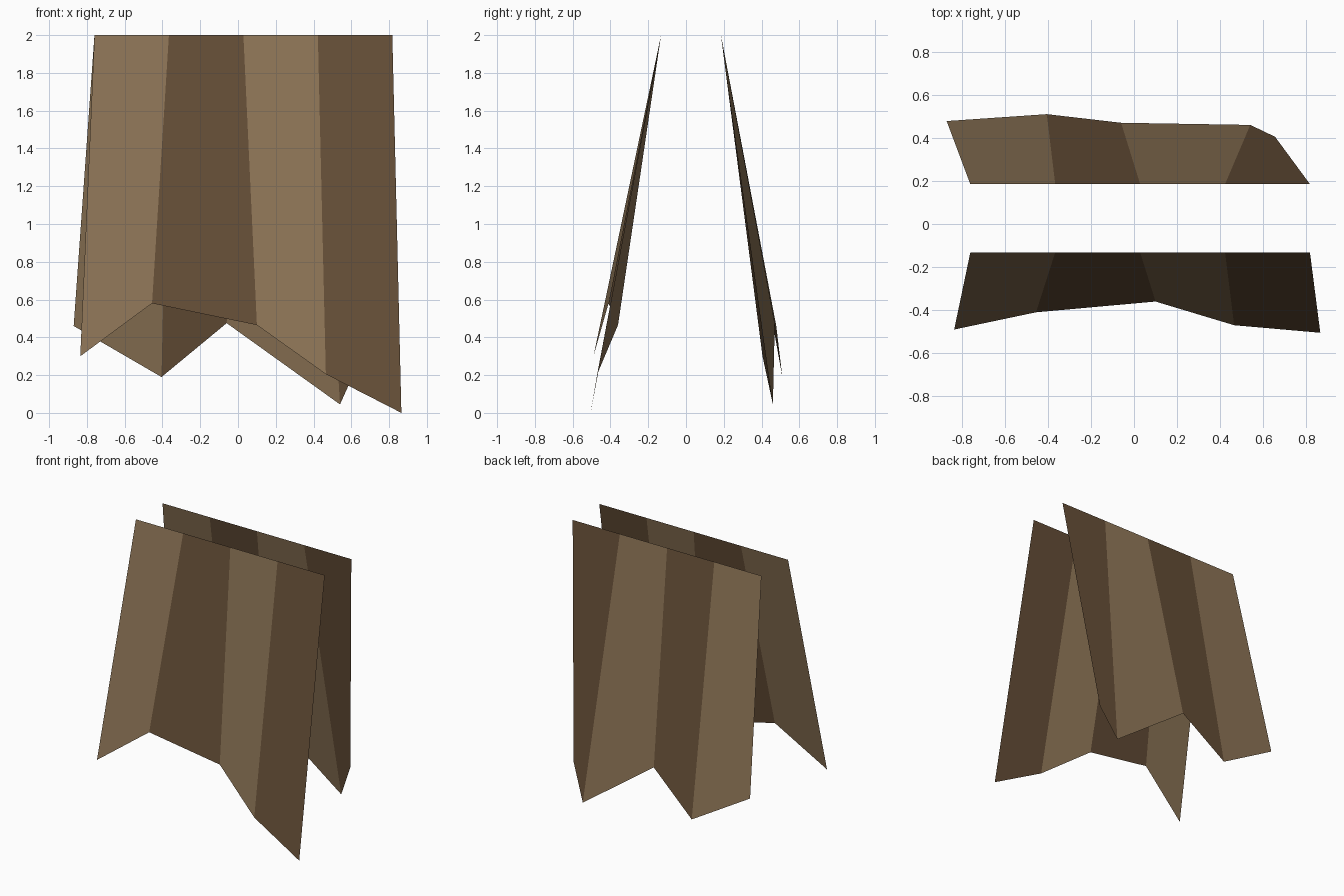
import bpy

cube = bpy.data.objects.get("Cube")
if cube:
    bpy.data.objects.remove(cube, do_unlink=True)


def srgb(*rgb):
    return [((c / 255 + 0.055) / 1.055) ** 2.4 for c in rgb] + [1.0]


def material(name, colour):
    mat = bpy.data.materials.new(name)
    mat.use_nodes = True
    mat.diffuse_color = colour
    mat.node_tree.nodes["Principled BSDF"].inputs["Base Color"].default_value = colour
    return mat


light = material("light brown cloth", srgb(139, 115, 85))
dark = material("dark brown cloth", srgb(101, 78, 55))


def hanging_sheet(name, top_y, hem, flip):
    """Pleated cloth from a straight top edge down to a ragged hem."""
    count = len(hem)
    left, right = -0.76, 0.817
    top = [(left + (right - left) * i / (count - 1), top_y, 2.0) for i in range(count)]
    faces = []
    for i in range(count - 1):
        face = (i, count + i, count + i + 1, i + 1)
        faces.append(face[::-1] if flip else face)
    mesh = bpy.data.meshes.new(name)
    mesh.from_pydata(top + hem, [], faces)
    mesh.materials.append(light)
    mesh.materials.append(dark)
    # Pleats alternate light and dark
    for i, poly in enumerate(mesh.polygons):
        poly.material_index = i % 2
    obj = bpy.data.objects.new(name, mesh)
    bpy.context.collection.objects.link(obj)


# Front cloth panel
hanging_sheet("front_cloth", -0.132, [
    (-0.835, -0.49, 0.30), (-0.455, -0.41, 0.58), (0.10, -0.36, 0.465),
    (0.465, -0.47, 0.205), (0.865, -0.505, 0.0)], False)

# Back cloth panel
hanging_sheet("back_cloth", 0.185, [
    (-0.87, 0.478, 0.46), (-0.405, 0.51, 0.19), (-0.06, 0.47, 0.475),
    (0.54, 0.46, 0.045), (0.655, 0.405, 0.30)], True)
